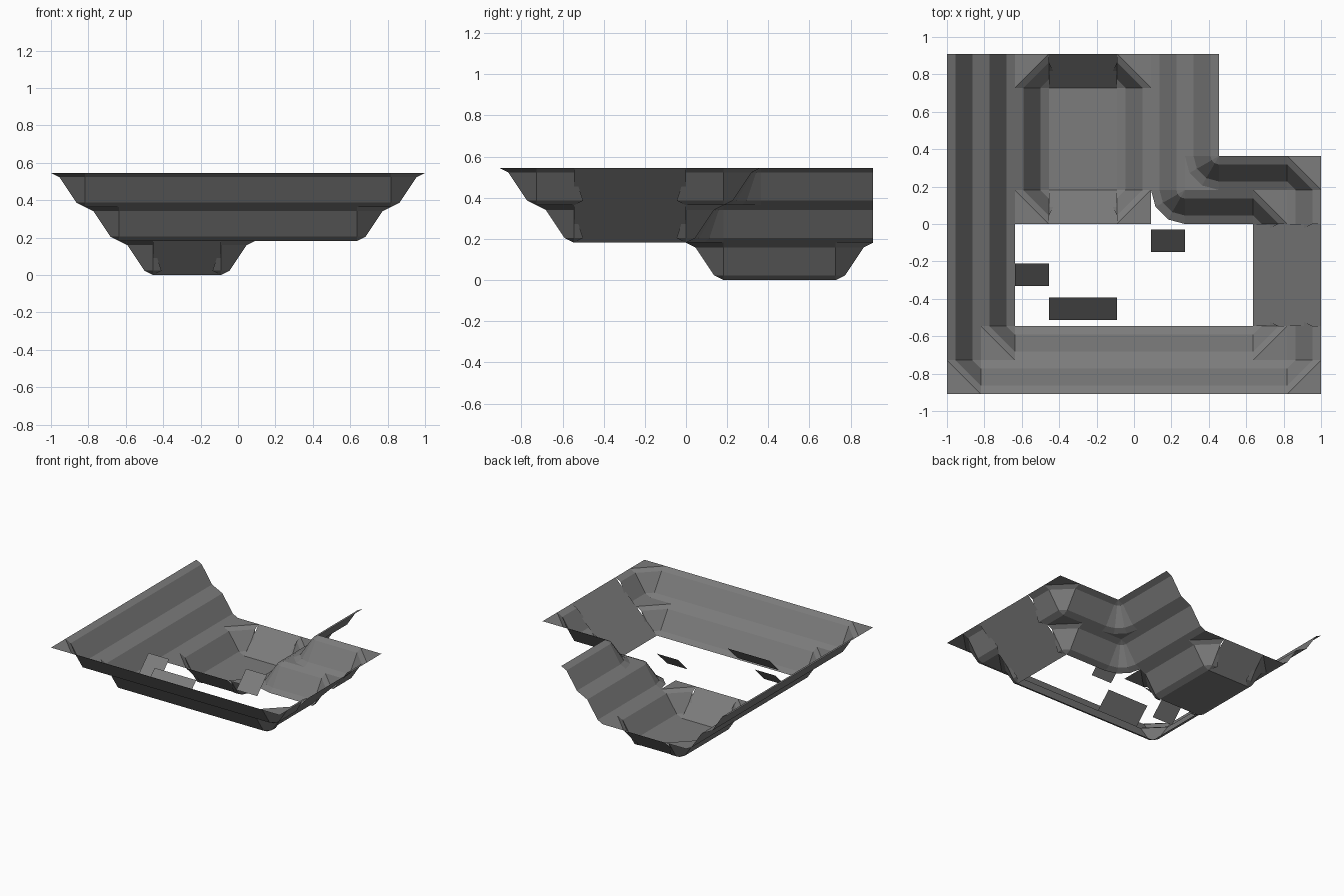
import bpy, math
from mathutils import Vector

if "Cube" in bpy.data.objects:
    bpy.data.objects.remove(bpy.data.objects["Cube"])

U = 2 / 11                                             # grid module
PROFILE = [(0, 0), (.25, .125), (.75, .875), (1, 1)]   # eased bank: run, rise

grey = bpy.data.materials.new("stone_grey")
grey.diffuse_color = (0.2, 0.2, 0.2, 1)
grey.use_nodes = True
grey.node_tree.nodes["Principled BSDF"].inputs["Base Color"].default_value = grey.diffuse_color


class Part:
    """Collects upward-facing polygons, in module units."""
    def __init__(self):
        self.verts, self.faces, self.index = [], [], {}

    def face(self, *pts):
        pts = [Vector(p) for p in pts]
        n = sum((a.cross(b) for a, b in zip(pts, pts[1:] + pts[:1])), Vector())
        if n.z < 0:
            pts.reverse()
        ids = []
        for p in pts:
            key = tuple(round(c, 4) for c in p)
            if key not in self.index:
                self.index[key] = len(self.verts)
                self.verts.append(p * U)
            i = self.index[key]
            if i not in ids:
                ids.append(i)
        if len(ids) > 2:
            self.faces.append(ids)

    def loft(self, rows):
        for r, s in zip(rows, rows[1:]):
            for i in range(len(r) - 1):
                self.face(r[i], r[i + 1], s[i + 1], s[i])

    # straight bank: low edge a-b, rising towards d
    def bank(self, a, b, d, z):
        self.loft([[(p[0] + d[0] * t, p[1] + d[1] * t, z + h) for p in (a, b)]
                   for t, h in PROFILE])

    # chamfered inside corner with a flat triangle on top
    def corner(self, x, y, sx, sy, z):
        self.loft([[(x, y + sy * t, z + h), (x + sx * t, y, z + h)] for t, h in PROFILE])
        self.face((x, y + sy, z + 1), (x + sx, y, z + 1), (x + sx, y + sy, z + 1))

    # rounded outside corner, swept in three steps about its top point
    def turn(self, x, y, z):
        rows = []
        for t, h in PROFILE:
            rows.append([(x - (1 - t) * math.cos(a), y - (1 - t) * math.sin(a), z + h)
                         for a in (i * math.pi / 6 for i in range(4))])
        self.loft(rows)
        return rows[0]

    # small tapered end that sinks a bank into a ramp
    def taper(self, x, y, d, s, z):
        p = [Vector((x + d[0] * t, y + d[1] * t, z + h)) for t, h in PROFILE]
        q = p[1] + Vector((s[0], s[1], 0)) * .25
        self.face(p[1], p[2], q)
        self.face(p[0], p[1], q)

    def build(self, name):
        me = bpy.data.meshes.new(name)
        me.from_pydata([tuple(v) for v in self.verts], [], self.faces)
        me.materials.append(grey)
        ob = bpy.data.objects.new(name, me)
        bpy.context.collection.objects.link(ob)


W, E, S, N = (-1, 0), (1, 0), (0, -1), (0, 1)

# left banks, two tiers
p = Part()
p.bank((-4.5, -4), (-4.5, 5), W, 2)
p.bank((-3.5, -3), (-3.5, 5), W, 1)
p.build("left_banks")

# front banks with both corners
p = Part()
p.bank((-4.5, -4), (4.5, -4), S, 2)
p.bank((-3.5, -3), (3.5, -3), S, 1)
for s in (-1, 1):
    p.corner(4.5 * s, -4, s, -1, 2)
    p.corner(3.5 * s, -3, s, -1, 1)
p.build("front_banks")

# right ramp with banks and tapers at each end
p = Part()
p.face((3.5, -3, 1), (5.5, -3, 3), (5.5, 0, 3), (3.5, 0, 1))
p.build("right_ramp")
p = Part()
for y, out, side in ((-3, -1, N), (0, 1, S)):
    p.bank((4.5, y), (4.5, y + out), E, 2)
    for x, z in ((3.5, 1), (4.5, 2)):
        p.taper(x, y, E, side, z)
p.build("right_ramp_ends")

# back right banks: north run, rounded turn, east run, inside corner
p = Part()
for k in (0, 1):
    z = 1 + k
    p.bank((.5 + k, 1 + k), (.5 + k, 5), E, z)
    arc = p.turn(1.5 + k, 1 + k, z)
    p.bank((1.5 + k, k), (3.5 + k, k), N, z)
    p.corner(3.5 + k, k, 1, 1, z)
# ledge under the upper turn
for a, b in zip(arc, arc[1:]):
    p.face((1.5, 1, 2), a, b)
p.build("back_right_banks")

# sunken channel: floor, ramps, banks, corners
p = Part()
p.face((-2.5, 1, 0), (-.5, 1, 0), (-.5, 4, 0), (-2.5, 4, 0))
for y, s in ((1, -1), (4, 1)):
    p.face((-2.5, y, 0), (-.5, y, 0), (-.5, y + s, 1), (-2.5, y + s, 1))
p.build("channel_floor")
p = Part()
for x, s in ((-2.5, -1), (-.5, 1)):
    p.bank((x, 1), (x, 4), (s, 0), 0)
    for y, t in ((1, -1), (4, 1)):
        p.corner(x, y, s, t, 0)
        p.taper(x, y, (0, t), (-s, 0), 0)
p.build("channel_banks")

# loose tilted panels
H = 1 / 3
for i, (x0, x1, y) in enumerate(((-3.5, -2.5, -1.49), (-2.5, -.5, -2.49), (.5, 1.5, -.49))):
    p = Part()
    p.face((x0, y - H, 1.5 - H), (x1, y - H, 1.5 - H), (x1, y + H, 1.5 + H), (x0, y + H, 1.5 + H))
    p.build(f"loose_panel_{i + 1}")
